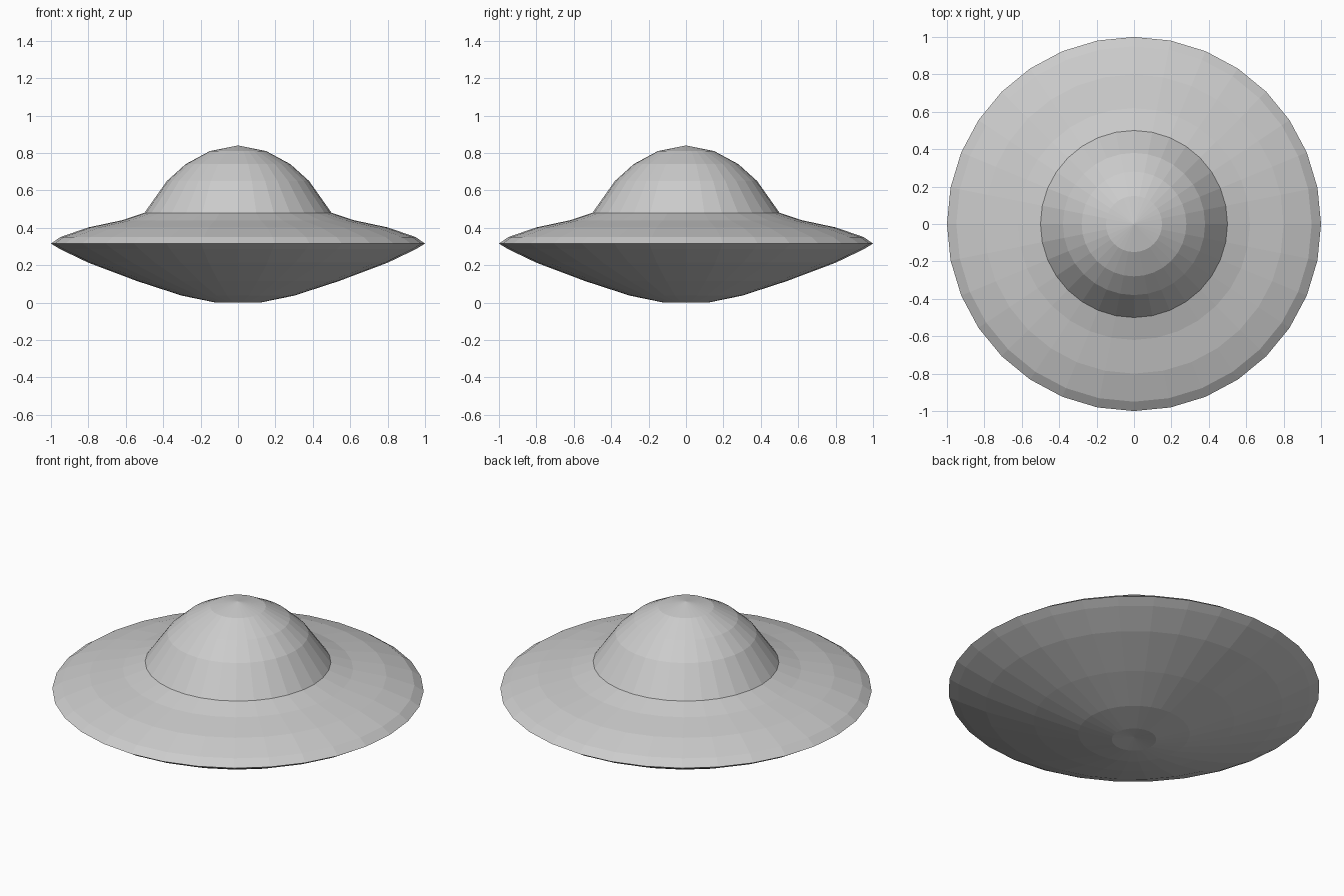
import bpy, bmesh, math

if "Cube" in bpy.data.objects:
    bpy.data.objects.remove(bpy.data.objects["Cube"])

SIDES = 32

hull_grey = bpy.data.materials.new("hull_grey")
hull_grey.diffuse_color = (0.6, 0.6, 0.6, 1)
hull_grey.use_nodes = True
hull_grey.node_tree.nodes["Principled BSDF"].inputs["Base Color"].default_value = hull_grey.diffuse_color


def lathe(name, profile):
    """Spin a (radius, height) profile around z; radius 0 makes a point."""
    bm = bmesh.new()
    rings = []
    for r, z in profile:
        n = SIDES if r > 0 else 1
        rings.append([bm.verts.new((r * math.cos(math.tau * i / SIDES),
                                    r * math.sin(math.tau * i / SIDES), z))
                      for i in range(n)])
    for a, b in zip(rings, rings[1:]):
        for i in range(SIDES):
            j = (i + 1) % SIDES
            quad = [a[i % len(a)], a[j % len(a)], b[j % len(b)], b[i % len(b)]]
            bm.faces.new(list(dict.fromkeys(quad)))
    mesh = bpy.data.meshes.new(name)
    bm.to_mesh(mesh)
    bm.free()
    mesh.materials.append(hull_grey)
    obj = bpy.data.objects.new(name, mesh)
    bpy.context.collection.objects.link(obj)
    return obj


# Profiles run from bottom to top so the faces point outward
# Underside bowl with a shallow dimple in the middle
lathe("lower_hull", [(0, 0.015), (0.12, 0), (0.30, 0.037), (0.54, 0.115),
                     (0.80, 0.213), (0.95, 0.285), (1.0, 0.315)])
# Sloping disc between the rim and the dome
lathe("upper_hull", [(1.0, 0.315), (0.95, 0.35), (0.80, 0.402),
                     (0.62, 0.44), (0.50, 0.48)])
# Cabin dome
lathe("dome", [(0.50, 0.48), (0.38, 0.65), (0.28, 0.74),
               (0.15, 0.81), (0, 0.84)])
